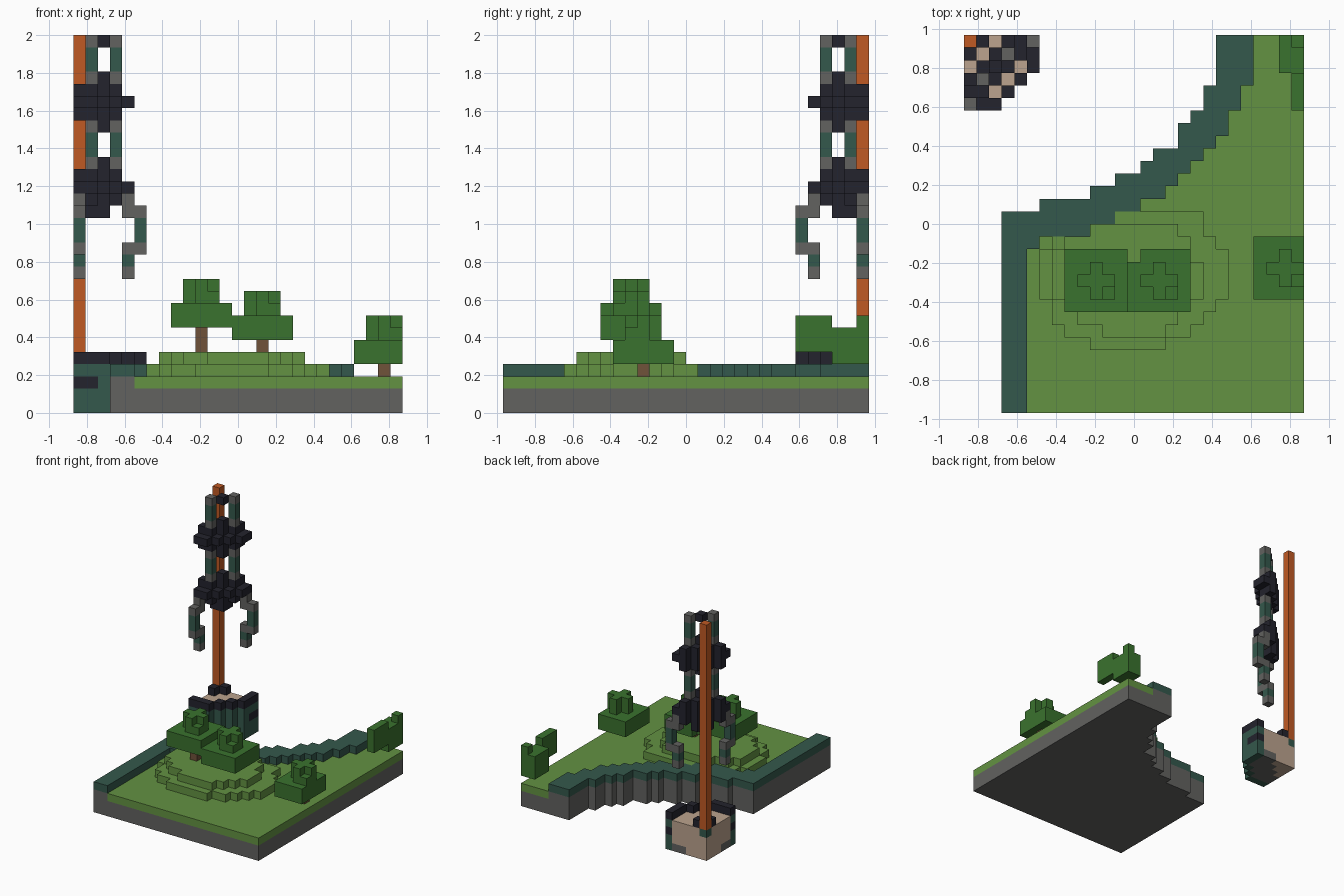
import bpy, bmesh
from mathutils import Vector

if "Cube" in bpy.data.objects:
    bpy.data.objects.remove(bpy.data.objects["Cube"])

NX, NY, NZ = 27, 30, 31
S = 2 / NZ


def material(name, rgb):
    lin = [((c / 255 + 0.055) / 1.055) ** 2.4 for c in rgb] + [1]
    m = bpy.data.materials.new(name)
    m.use_nodes = True
    m.diffuse_color = lin
    m.node_tree.nodes["Principled BSDF"].inputs["Base Color"].default_value = lin
    return m


stone = material("stone grey", (98, 98, 96))
grass = material("grass green", (99, 146, 66))
leaf = material("leaf green", (58, 114, 46))
teal = material("dark teal", (52, 88, 76))
black = material("near black", (35, 35, 45))
copper = material("copper orange", (192, 90, 36))
sand = material("pale sand", (188, 163, 142))
bark = material("bark brown", (112, 82, 58))


def box(x0, x1, y0, y1, z0, z1):
    return {(x, y, z) for x in range(x0, x1) for y in range(y0, y1) for z in range(z0, z1)}


def stack(columns, z0, z1):
    return {(x, y, z) for x, y in columns for z in range(z0, z1)}


def build(name, cells, mat):
    """Skin a set of unit blocks with outer faces only, merging flat areas."""
    bm = bmesh.new()
    verts = {}

    def vert(p):
        if p not in verts:
            verts[p] = bm.verts.new(((p[0] - NX / 2) * S, (p[1] - NY / 2) * S, p[2] * S))
        return verts[p]

    for c in sorted(cells):
        for axis in range(3):
            u, v = (axis + 1) % 3, (axis + 2) % 3
            for side in (0, 1):
                n = list(c)
                n[axis] += 2 * side - 1
                if tuple(n) in cells:
                    continue
                loop = []
                for du, dv in ((0, 0), (1, 0), (1, 1), (0, 1)):
                    p = list(c)
                    p[axis] += side
                    p[u] += du
                    p[v] += dv
                    loop.append(vert(tuple(p)))
                bm.faces.new(loop if side else loop[::-1])
    bmesh.ops.dissolve_limit(bm, angle_limit=0.01, verts=bm.verts[:], edges=bm.edges[:])
    mesh = bpy.data.meshes.new(name)
    bm.to_mesh(mesh)
    bm.free()
    mesh.materials.append(mat)
    ob = bpy.data.objects.new(name, mesh)
    bpy.context.collection.objects.link(ob)
    return ob


def steps(runs):
    """Expand (end column, depth) runs into a depth per column."""
    out, x = {}, 3
    for end, depth in runs:
        while x < end:
            out[x] = depth
            x += 1
    return out


# Ground slab with a stepped, curved shoreline
outer = steps([(6, 16), (10, 17), (12, 18), (14, 19), (15, 20), (17, 21), (18, 23),
               (19, 24), (20, 26), (NX, NY)])
inner = steps([(5, 0), (6, 13), (10, 14), (12, 15), (14, 16), (16, 17), (17, 18), (18, 19),
               (19, 20), (20, 21), (21, 22), (22, 24), (23, 26), (NX, NY)])
land = {(x, y) for x in outer for y in range(outer[x])}
lawn = {(x, y) for x in inner for y in range(inner[x])}
bank = land - lawn
build("stone_slab", stack(land, 0, 2) | stack(bank, 2, 3), stone)
build("shore_edging", stack(bank, 3, 4), teal)


# Lawn with a two-step round hill
def rows(y0, spans):
    return {(x, y0 + k) for k, (a, b) in enumerate(spans) for x in range(a, b)} & lawn


low = rows(5, [(10, 16), (8, 18), (7, 19), (7, 20)] + [(6, 21)] * 4 + [(7, 20), (7, 19), (12, 19)])
high = rows(6, [(11, 16), (9, 17), (8, 18)] + [(7, 19)] * 3 + [(7, 18), (8, 18), (10, 17)])
build("lawn_and_hill", stack(lawn, 2, 3) | stack(low, 3, 4) | stack(high, 4, 5), grass)


# Trees: square canopy below a cross-shaped crown
def tree(name, x, y, root, base, gaps=()):
    crown = {(x, y), (x - 1, y), (x + 1, y), (x, y - 1), (x, y + 1)}
    cells = box(x - 2, min(x + 3, NX), y - 2, y + 3, base, base + 2)
    cells |= stack(crown, base + 2, base + 4) | {(x + 1, y - 1, base + 2)}
    build(name + "_leaves", cells - set(gaps), leaf)
    build(name + "_trunk", stack({(x, y)}, root, base), bark)


tree("left_tree", 10, 10, 5, 7)
tree("middle_tree", 15, 10, 5, 6, stack({(13, 12)}, 6, 8))
tree("right_tree", 25, 11, 3, 4)
build("corner_tree_leaves", box(26, 27, 24, 27, 5, 8) | box(25, 27, 27, 30, 4, 7)
      | box(26, 27, 29, 30, 7, 8), leaf)


# Corner tower: everything is mirrored about the diagonal through the pole
def mirrored(cells):
    """Cells are (distance along x, distance along y, z) from the pole."""
    both = set(cells) | {(b, a, z) for a, b, z in cells}
    return {(a, NY - 1 - b, z) for a, b, z in both}


disk = {(a, b) for b, n in enumerate((6, 6, 6, 5, 4, 3)) for a in range(n)}
shell = {(a, b) for a, b in disk if (a + 1, b) not in disk or (a, b + 1) not in disk}
core = disk - shell
outer_core = {(a, b) for a, b in core if a + b > 2}
patch = {(0, 5, 2), (1, 5, 2)}
patch |= {(b, a, z) for a, b, z in patch}
floor = stack(outer_core, 0, 1)
build("base_floor", mirrored(floor), stone)
build("base_core", mirrored(stack(core, 0, 4) - floor - {(0, 0, 3)}), sand)
build("base_wall", mirrored((stack(shell, 0, 4) - patch) | {(0, 0, 3)}), teal)
build("base_rim", mirrored(stack(shell, 4, 5) | patch | {(1, 0, 4)}), black)
build("pole", mirrored(stack({(0, 0)}, 4, NZ)), copper)

# Hubs and rungs around the pole
ring = {(3, 0), (3, 1), (2, 1), (2, 2)}
bulge = {(4, 0), (4, 1), (3, 2)}
build("upper_hub", mirrored(stack(ring, 24, 27) | stack(bulge, 25, 26)), black)
build("lower_hub", mirrored(stack(ring, 17, 20) | stack(bulge, 18, 19)
                            | stack({(2, 1), (2, 2)}, 16, 17)), black)
build("rungs", mirrored({(2, 2, z) for z in (20, 23, 27, 30)}), black)

# Columns with grey ends and teal shafts
build("column_ends", mirrored({(3, 1, z) for z in (20, 23, 27, 30)}), stone)
build("column_shafts", mirrored(stack({(3, 1)}, 21, 23) | stack({(3, 1)}, 28, 30)), teal)

# Hooked arms hanging from the lower hub
build("hook_joints", mirrored({(4, 0, z) for z in (11, 13, 16, 17)}
                              | {(5, 0, z) for z in (13, 16)}), stone)
build("hook_shafts", mirrored({(4, 0, 12), (5, 0, 14), (5, 0, 15)}), teal)
